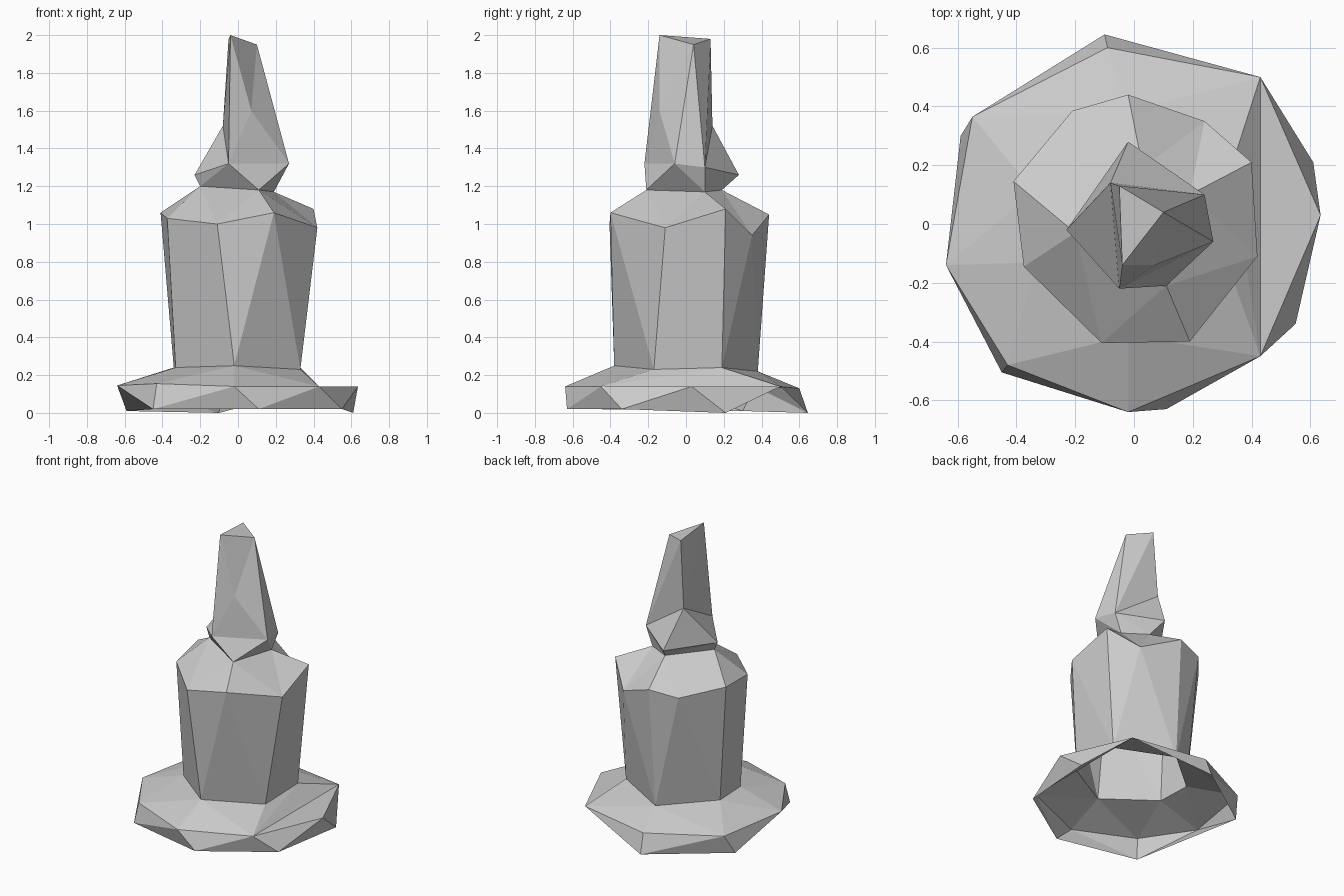
import bpy
from mathutils import Vector

if "Cube" in bpy.data.objects:
    bpy.data.objects.remove(bpy.data.objects["Cube"])

# Irregular cross-section rings, counter-clockwise from above
rim = [(-.45, -.505, .02), (.11, -.63, .02), (.55, -.34, .02), (.61, .21, 0),
       (-.10, .645, 0), (-.59, .30, .01)]
flange = [(-.43, -.48, .155), (-.02, -.64, .14), (.43, -.45, .14), (.635, .03, .14),
          (.43, .50, .14), (-.09, .60, .13), (-.55, .365, .14), (-.64, -.14, .145)]
waist = [(-.02, -.38, .25), (.33, -.17, .23), (.33, .19, .24), (-.03, .38, .22),
         (-.34, .11, .24), (-.33, -.13, .24)]
shoulder = [(-.11, -.405, 1.0), (.19, -.40, 1.06), (.42, -.11, .98), (.40, .21, 1.08),
            (.24, .35, .94), (-.02, .44, 1.05), (-.21, .385, 1.02), (-.41, .145, 1.06),
            (-.375, -.145, 1.03)]
collar = [(.11, -.21, 1.18), (.19, .10, 1.17), (.03, .19, 1.18), (-.20, -.03, 1.20)]
flare = [(-.23, -.02, 1.26), (-.05, -.22, 1.32), (.27, -.06, 1.32), (.24, .10, 1.30),
         (-.02, .28, 1.26)]
mid = [(.07, -.14, 1.60), (-.08, .14, 1.52)]
tip = [(-.04, -.14, 2.0), (.10, .04, 1.95), (-.05, .13, 1.98)]


def dist(p, q):
    return (Vector(p) - Vector(q)).length


def zipper(a, b):
    """Triangles joining lower ring a to upper ring b along the shortest diagonals."""
    i0, j0 = min(((i, j) for i in range(len(a)) for j in range(len(b))),
                 key=lambda t: dist(a[t[0]], b[t[1]]))
    a, b = a[i0:] + a[:i0 + 1], b[j0:] + b[:j0 + 1]
    i = j = 0
    faces = []
    while i < len(a) - 1 or j < len(b) - 1:
        step_a = j == len(b) - 1 or (
            i < len(a) - 1 and dist(a[i + 1], b[j]) < dist(a[i], b[j + 1]))
        if step_a:
            faces.append((a[i], a[i + 1], b[j]))
            i += 1
        else:
            faces.append((a[i], b[j + 1], b[j]))
            j += 1
    return faces


def make(name, faces):
    verts = list(dict.fromkeys(p for f in faces for p in f))
    me = bpy.data.meshes.new(name)
    me.from_pydata(verts, [], [[verts.index(p) for p in f] for f in faces])
    ob = bpy.data.objects.new(name, me)
    bpy.context.collection.objects.link(ob)
    return ob


# Open-bottomed base: side wall with one missing facet, then sloped top with a flat ear
gap = {flange[4], rim[3], rim[4]}
wall = [f for f in zipper(rim, flange) if set(f) != gap]
ear = [tuple(flange[2:5])]
make("base", wall + ear + zipper(flange[:3] + flange[4:], waist))

# Body with sloping shoulders
make("body", zipper(waist, shoulder) + zipper(shoulder, collar))

# Pointed top: flared bottom, leaning facets and a slanted three-sided cap
T0, T1, T2 = tip
M0, M1 = mid
S0, S1, S2, S3, S4 = flare
facets = [(T0, M0, T1), (T1, M0, S2), (M0, S1, S2), (T0, S1, M0), (T0, M1, S1),
          (M1, S0, S1), (T0, T2, M1), (M1, S4, S0), (M1, S3, S4), (T2, S3, M1),
          (T2, T1, S3), (T1, S2, S3), (T0, T1, T2)]
make("spout", zipper(collar, flare) + facets)
